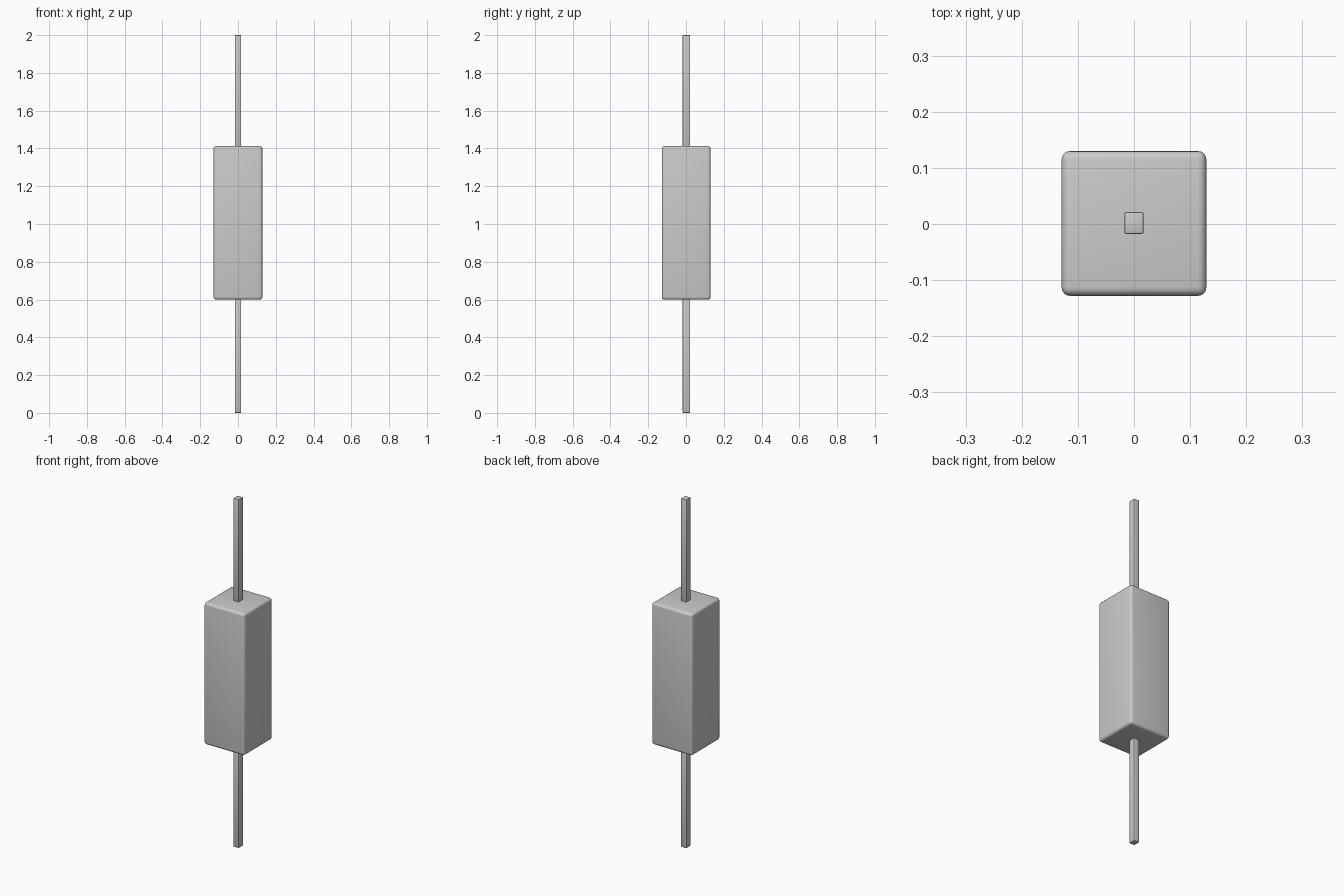
import bpy

if "Cube" in bpy.data.objects:
    bpy.data.objects.remove(bpy.data.objects["Cube"])


def rounded_box(name, size, centre, radius, segments):
    """Box with rounded edges and smooth shading."""
    bpy.ops.mesh.primitive_cube_add(size=1, location=centre)
    ob = bpy.context.object
    ob.name = name
    ob.scale = size
    bpy.ops.object.transform_apply(location=False, rotation=False, scale=True)
    bev = ob.modifiers.new("rounding", 'BEVEL')
    bev.width = radius
    bev.segments = segments
    bpy.ops.object.modifier_apply(modifier=bev.name)
    bpy.ops.object.shade_smooth_by_angle()
    return ob


BOTTOM, TOP = 0.599, 1.413   # body extents in z
SINK = 0.01                  # how far each lead enters the body

# Main block
rounded_box("body", (0.258, 0.258, TOP - BOTTOM),
            (0, 0.001, (TOP + BOTTOM) / 2), 0.015, 4)

# Thin square leads at both ends
for name, z0, z1 in (("lower_lead", 0.0, BOTTOM + SINK),
                     ("upper_lead", TOP - SINK, 2.0)):
    rounded_box(name, (0.034, 0.039, z1 - z0),
                (0, 0.002, (z0 + z1) / 2), 0.003, 2)
